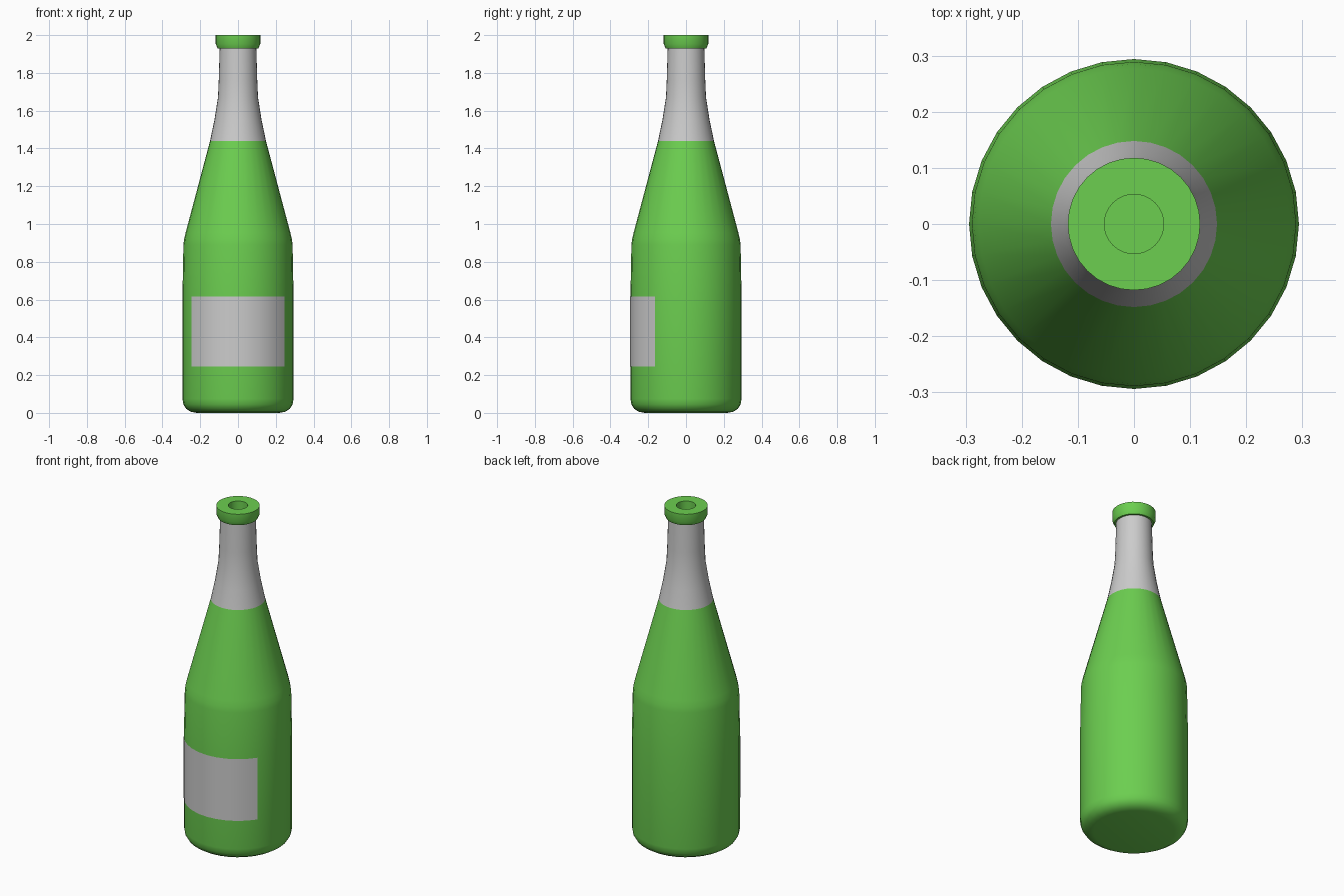
import bpy, bmesh, math

if "Cube" in bpy.data.objects:
    bpy.data.objects.remove(bpy.data.objects["Cube"])

SIDES = 32
green = bpy.data.materials.new("green_glass")
green.diffuse_color = (0.15, 0.62, 0.08, 1)
green.use_nodes = True
green.node_tree.nodes["Principled BSDF"].inputs["Base Color"].default_value = green.diffuse_color


def lathe(name, profile, material=None, first=0, count=SIDES):
    """Revolve (radius, z) points around z; count < SIDES gives a partial strip."""
    bm = bmesh.new()
    closed = count == SIDES
    columns = count if closed else count + 1
    rings = []
    for r, z in profile:
        if r == 0:
            rings.append([bm.verts.new((0, 0, z))] * columns)
            continue
        angles = [2 * math.pi * (first + i) / SIDES for i in range(columns)]
        rings.append([bm.verts.new((r * math.cos(a), r * math.sin(a), z)) for a in angles])
    for low, high in zip(rings, rings[1:]):
        for i in range(count):
            j = (i + 1) % columns
            quad = (low[i], low[j], high[j], high[i])
            bm.faces.new(list(dict.fromkeys(quad)))
    mesh = bpy.data.meshes.new(name)
    bm.to_mesh(mesh)
    bm.free()
    obj = bpy.data.objects.new(name, mesh)
    bpy.context.collection.objects.link(obj)
    if material:
        mesh.materials.append(material)
    bpy.ops.object.select_all(action='DESELECT')
    obj.select_set(True)
    bpy.context.view_layer.objects.active = obj
    bpy.ops.object.shade_smooth_by_angle(angle=math.radians(35))
    return obj


# Body: flat base, rounded bottom edge, cylinder and tapering shoulder
lathe("bottle_body", [(0, 0), (0.22, 0), (0.25, 0.006), (0.275, 0.022), (0.289, 0.045),
                      (0.294, 0.075), (0.294, 0.62), (0.289, 0.89), (0.285, 0.92),
                      (0.277, 0.955), (0.148, 1.44)], green)

# Grey wrap around the neck
lathe("neck_wrap", [(0.148, 1.44), (0.125, 1.55), (0.106, 1.67), (0.102, 1.76), (0.097, 1.93)])

# Lip with chamfered underside and the mouth opening
lathe("bottle_lip", [(0.097, 1.93), (0.108, 1.93), (0.118, 1.953), (0.118, 2.0),
                     (0.053, 2.0), (0.053, 1.9), (0, 1.9)], green)

# Front label: ten facets centred on -y
lathe("front_label", [(0.2955, 0.245), (0.2955, 0.615)], None, first=19, count=10)
